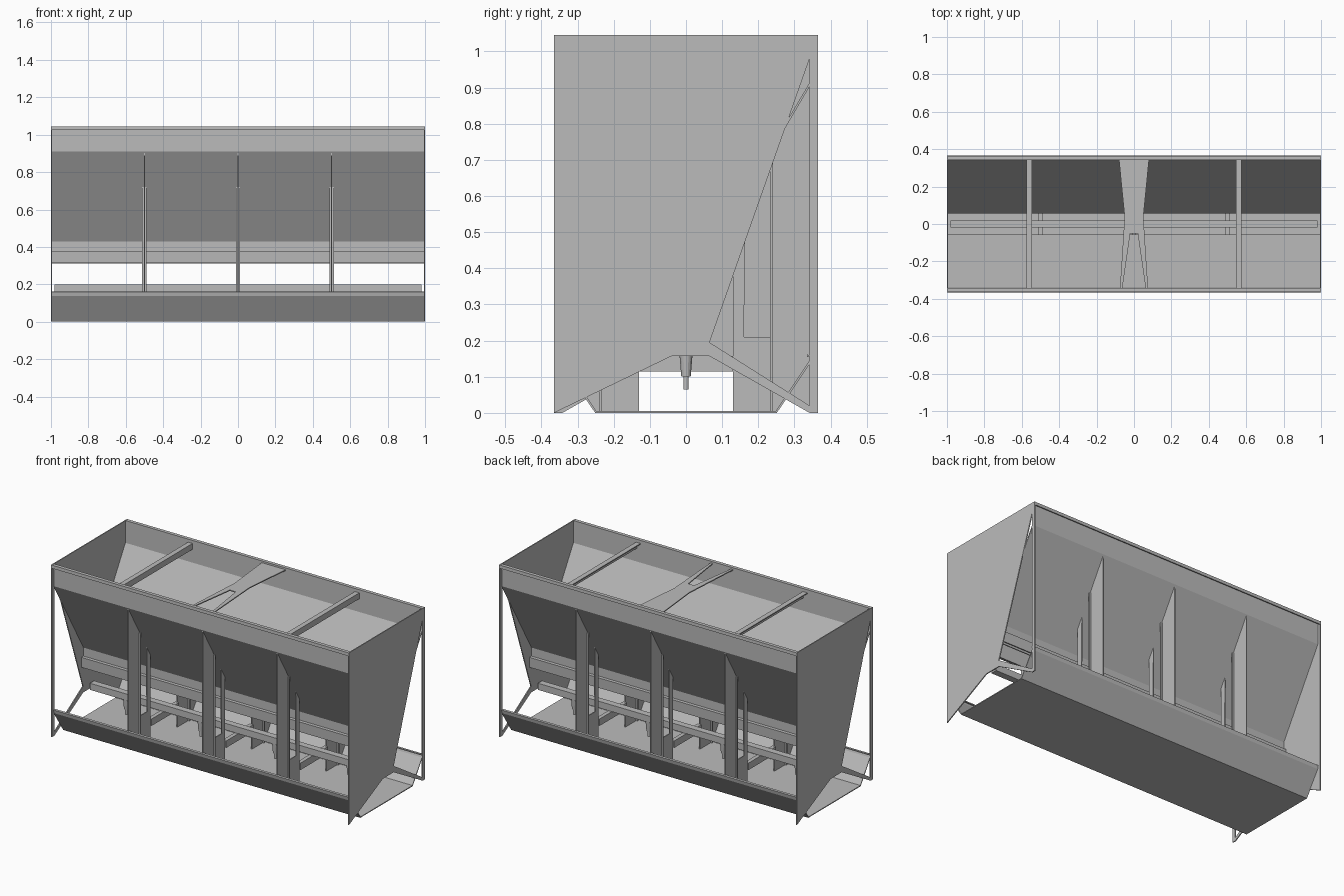
import bpy
import bmesh

cube = bpy.data.objects.get("Cube")
if cube:
    bpy.data.objects.remove(cube, do_unlink=True)

steel = bpy.data.materials.new("galvanised_grey")
steel.use_nodes = True
GREY = (0.5, 0.5, 0.5, 1)
steel.diffuse_color = GREY
steel.node_tree.nodes["Principled BSDF"].inputs["Base Color"].default_value = GREY
T = 0.006  # sheet thickness


def finish(name, bm):
    bmesh.ops.recalc_face_normals(bm, faces=bm.faces)
    mesh = bpy.data.meshes.new(name)
    bm.to_mesh(mesh)
    bm.free()
    mesh.materials.append(steel)
    obj = bpy.data.objects.new(name, mesh)
    bpy.context.collection.objects.link(obj)
    return obj


def plate(name, outlines, place, depth):
    """Extrude flat outlines; place maps (u, v) to a 3D point."""
    bm = bmesh.new()
    for outline in outlines:
        face = bm.faces.new([bm.verts.new(place(u, v)) for u, v in outline])
        new = bmesh.ops.extrude_face_region(bm, geom=[face])["geom"]
        verts = [g for g in new if isinstance(g, bmesh.types.BMVert)]
        bmesh.ops.translate(bm, verts=verts, vec=depth)
    return finish(name, bm)


def sheet(name, profile, side=1, half=0.997):
    """Bent sheet running along x from a y-z profile."""
    bm = bmesh.new()
    rows = [[bm.verts.new((x, side * y, z)) for x in (-half, half)] for y, z in profile]
    for a, b in zip(rows, rows[1:]):
        bm.faces.new((a[0], a[1], b[1], b[0]))
    obj = finish(name, bm)
    mod = obj.modifiers.new("thickness", "SOLIDIFY")
    mod.thickness = T
    mod.offset = 0
    return obj


def box(name, low, high):
    x, y, z = low
    outline = [(x, y), (high[0], y), (high[0], high[1]), (x, high[1])]
    return plate(name, [outline], lambda u, v: (u, v, z), (0, 0, high[2] - z))


# End panels: each has an open triangle on one side, turned half way round
panel_main = [(-0.365, 0), (-0.365, 1.045), (0.365, 1.045), (0.342, 0.98),
              (0.065, 0.195), (0.065, 0.157), (-0.04, 0.157)]
panel_post = [(0.342, 0.98), (0.365, 1.045), (0.365, 0), (0.342, 0)]
panel_strut = [(0.065, 0.195), (0.342, 0.02), (0.342, 0), (0.065, 0.157)]
for s, label in ((1, "left"), (-1, "right")):
    plate(label + "_end_panel", [panel_main, panel_post, panel_strut],
          lambda u, v: (s, s * u, v), (-s * T, 0, 0))

# Hopper walls with top rim, throat and feed gate
for s, label in ((-1, "front"), (1, "back")):
    sheet(label + "_hopper_wall", [(0.362, 1.025), (0.362, 1.042), (0.345, 1.042),
                                   (0.343, 0.91), (0.06, 0.43), (0.06, 0.31)], s)
    sheet(label + "_feed_gate", [(0.064, 0.375), (0.08, 0.375), (0.076, 0.315)], s)

# Trough, open at the ends
trough = [(0.25, 0.003), (0.342, 0.14), (0.347, 0.158), (0.335, 0.158)]
sheet("trough", [(-y, z) for y, z in reversed(trough)] + trough)

# Feeding place dividers: outer plate, foot and slim inner strip on both sides
outer = [(0.25, 0.003), (0.342, 0.14), (0.342, 0.905), (0.235, 0.725), (0.235, 0.003)]
foot = [(0.13, 0.003), (0.235, 0.003), (0.235, 0.21), (0.13, 0.21)]
inner = [(0.13, 0.21), (0.16, 0.21), (0.165, 0.6), (0.13, 0.545)]
for i, x in enumerate((-0.5, 0, 0.5)):
    for s, label in ((-1, "front"), (1, "back")):
        plate(f"{label}_divider_{i}", [outer, foot, inner],
              lambda u, v: (x - T / 2, s * u, v), (T, 0, 0))
        ys = sorted((s * 0.232, s * 0.24))
        box(f"{label}_divider_flange_{i}", (x - 0.012, ys[0], 0.003), (x + 0.012, ys[1], 0.72))
    box(f"divider_link_{i}", (x - 0.012, -0.13, 0.115), (x + 0.012, 0.13, 0.157))

# Water pipe with drinking nipples
box("water_pipe", (-0.98, -0.02, 0.16), (0.98, 0.02, 0.2))
for i, x in enumerate((-0.75, -0.25, 0.25, 0.75)):
    bm = bmesh.new()
    for r1, r2, low, high in ((0.013, 0.018, 0.1, 0.16), (0.007, 0.007, 0.065, 0.1)):
        new = bmesh.ops.create_cone(bm, cap_ends=True, segments=16, radius1=r1,
                                    radius2=r2, depth=high - low)["verts"]
        bmesh.ops.translate(bm, verts=new, vec=(x, 0, (low + high) / 2))
    finish(f"drinking_nipple_{i}", bm)

# Angle section bars across the top
for s, label in ((1, "left"), (-1, "right")):
    x = s * 0.56
    box(label + "_top_bar", (x - 0.015, -0.342, 1.02), (x + 0.015, 0.342, 1.026))
    box(label + "_top_bar_web", (x + 0.009, -0.342, 0.99), (x + 0.015, 0.342, 1.02))

# Waisted centre brace with a tapered opening
brace = [[(-0.08, 0.342), (0.08, 0.342), (0.05, 0.04), (0.02, -0.05),
          (-0.02, -0.05), (-0.05, 0.04)]]
for s in (1, -1):
    brace.append([(s * 0.05, 0.04), (s * 0.075, -0.342), (s * 0.062, -0.342), (s * 0.02, -0.05)])
plate("centre_top_brace", brace, lambda u, v: (u, v, 1.028), (0, 0, T))
